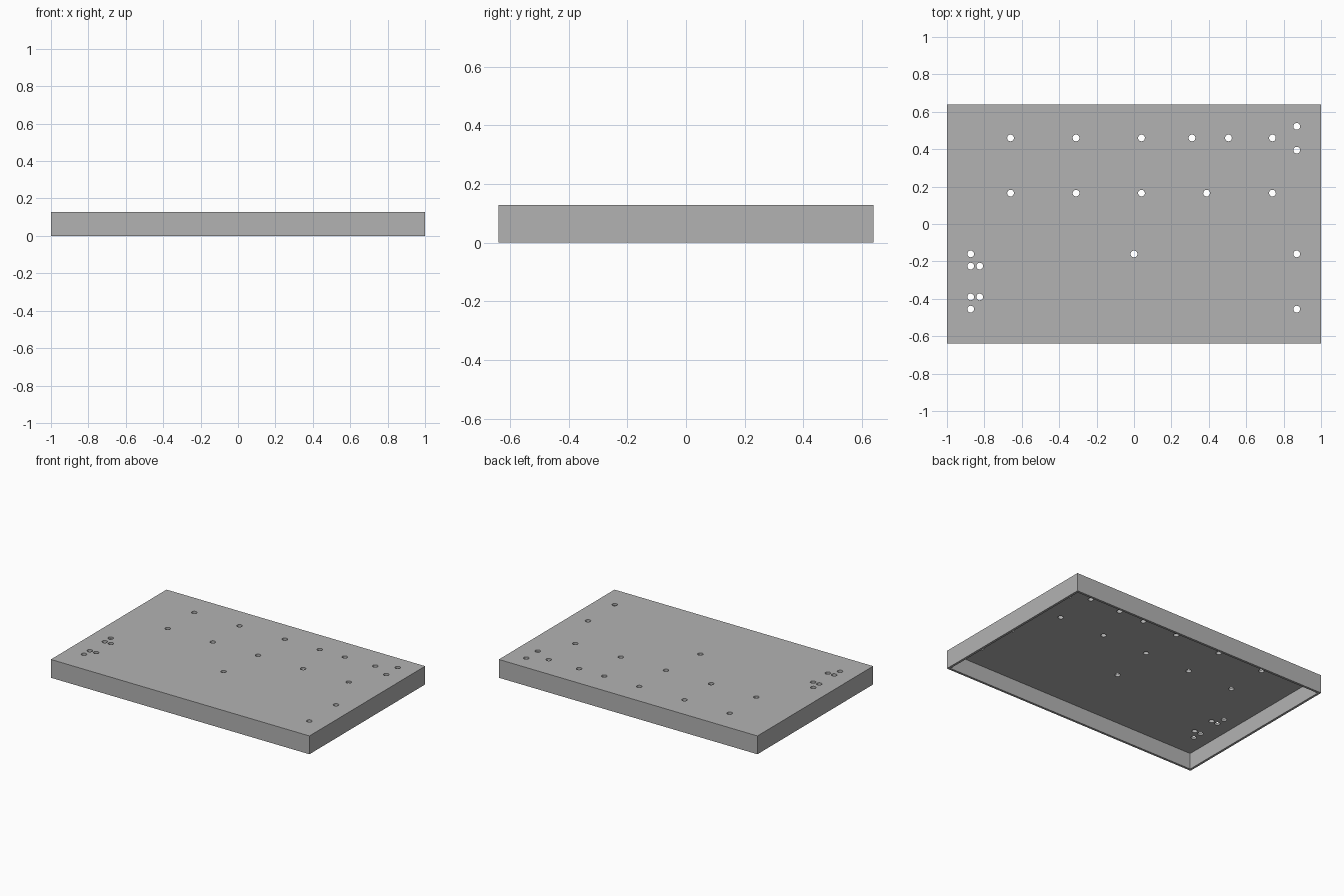
import bpy, bmesh
from mathutils import Matrix

cube = bpy.data.objects.get("Cube")
if cube:
    bpy.data.objects.remove(cube, do_unlink=True)

LENGTH, WIDTH, HEIGHT, SHEET = 2.0, 1.278, 0.128, 0.016
HOLE_RADIUS = 0.018

grey = bpy.data.materials.new("grey metal")
grey.use_nodes = True
colour = (0.45, 0.45, 0.45, 1)
grey.diffuse_color = colour
grey.node_tree.nodes["Principled BSDF"].inputs["Base Color"].default_value = colour


def make_object(name, bm):
    bmesh.ops.recalc_face_normals(bm, faces=bm.faces)
    mesh = bpy.data.meshes.new(name)
    bm.to_mesh(mesh)
    bm.free()
    mesh.materials.append(grey)
    obj = bpy.data.objects.new(name, mesh)
    bpy.context.collection.objects.link(obj)
    return obj


# Tray: a box with its underside inset for the rim and pushed up to the top sheet
bm = bmesh.new()
box = Matrix.Translation((0, 0, HEIGHT / 2)) @ Matrix.Diagonal((LENGTH, WIDTH, HEIGHT, 1))
bmesh.ops.create_cube(bm, size=1, matrix=box)
bm.normal_update()
under = min(bm.faces, key=lambda f: f.calc_center_median().z)
bmesh.ops.inset_region(bm, faces=[under], thickness=SHEET, use_even_offset=True)
pushed = bmesh.ops.extrude_face_region(bm, geom=[under])["geom"]
if under.is_valid:
    bmesh.ops.delete(bm, geom=[under], context='FACES_ONLY')
for v in pushed:
    if isinstance(v, bmesh.types.BMVert):
        v.co.z = HEIGHT - SHEET
tray = make_object("tray_cover", bm)

# Drilled hole positions: two long rows, the right column, the centre, the left cluster
columns = (-0.66, -0.31, 0.04, 0.74)
holes = [(x, y) for x in columns for y in (0.46, 0.165)]
holes += [(0.31, 0.46), (0.505, 0.46), (0.388, 0.165), (0, -0.16)]
holes += [(0.87, y) for y in (0.522, 0.395, -0.16, -0.455)]
holes += [(-0.873, y) for y in (-0.16, -0.225, -0.39, -0.455)]
holes += [(-0.825, y) for y in (-0.225, -0.39)]

bm = bmesh.new()
for x, y in holes:
    bmesh.ops.create_cone(bm, cap_ends=True, segments=24, radius1=HOLE_RADIUS,
                          radius2=HOLE_RADIUS, depth=SHEET * 4,
                          matrix=Matrix.Translation((x, y, HEIGHT)))
drill = make_object("hole_cutter", bm)
drill.hide_render = True

# Drill the holes and discard the cutter
cut = tray.modifiers.new("holes", 'BOOLEAN')
cut.operation = 'DIFFERENCE'
cut.solver = 'EXACT'
cut.object = drill
bpy.ops.object.select_all(action='DESELECT')
tray.select_set(True)
bpy.context.view_layer.objects.active = tray
bpy.ops.object.modifier_apply(modifier=cut.name)
bpy.data.objects.remove(drill, do_unlink=True)
bpy.ops.object.shade_smooth_by_angle()
